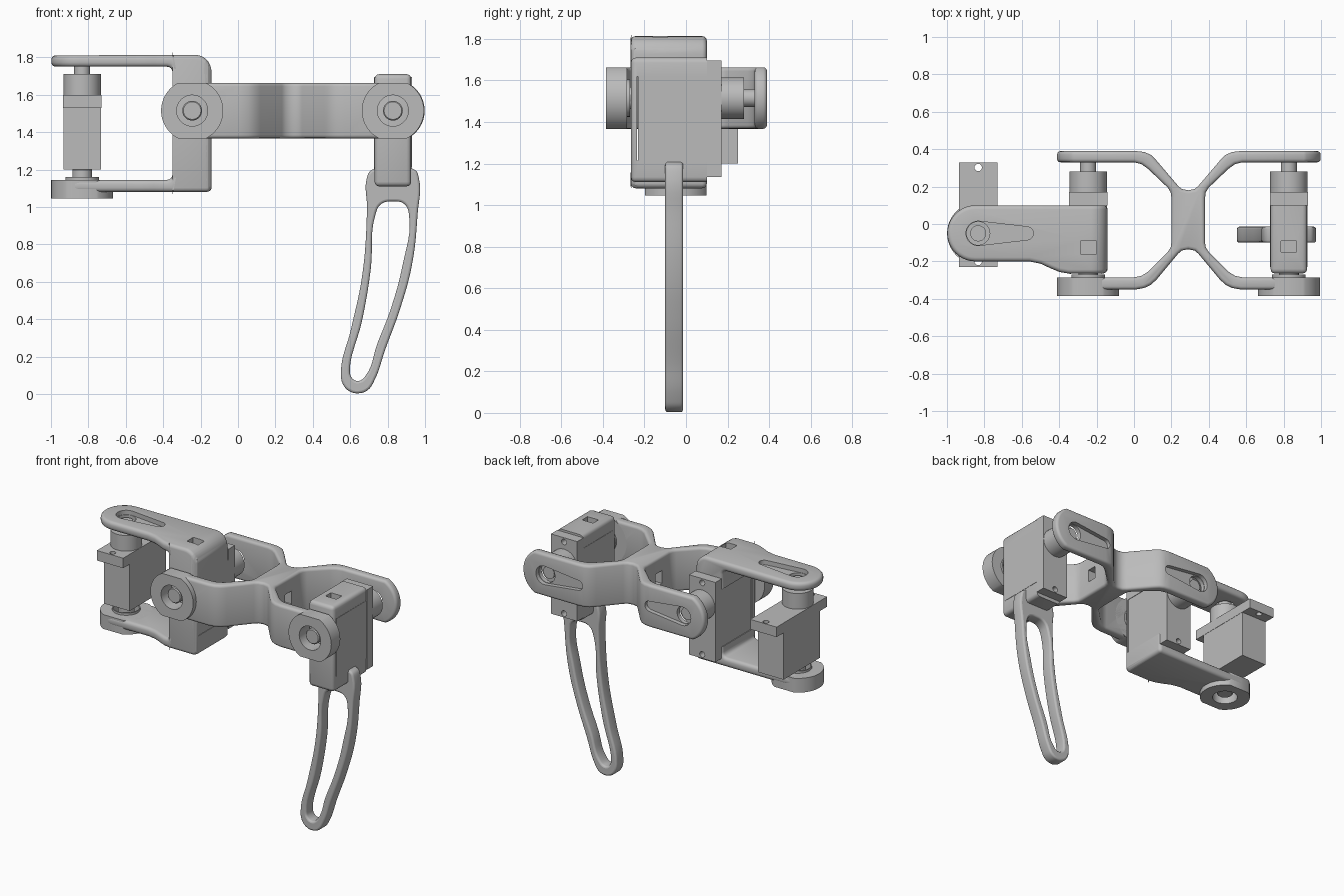
import bpy, bmesh
from math import sin, cos, pi, radians
from mathutils import Matrix

if "Cube" in bpy.data.objects:
    bpy.data.objects.remove(bpy.data.objects["Cube"], do_unlink=True)

grey = bpy.data.materials.new("plain_grey")
grey.use_nodes = True
grey.diffuse_color = (0.5, 0.5, 0.5, 1)
grey.node_tree.nodes["Principled BSDF"].inputs["Base Color"].default_value = (0.5, 0.5, 0.5, 1)
parts = []


# ---- helpers ----
def prism(name, pts, lo, hi, axis="z", matrix=None):
    """Extrude a 2D outline along z (outline in xy) or y (outline in xz)."""
    bm = bmesh.new()
    place = (lambda p, h: (p[0], p[1], h)) if axis == "z" else (lambda p, h: (p[0], h, p[1]))
    bottom = [bm.verts.new(place(p, lo)) for p in pts]
    top = [bm.verts.new(place(p, hi)) for p in pts]
    bm.faces.new(bottom)
    bm.faces.new(top)
    for i in range(len(pts)):
        j = (i + 1) % len(pts)
        bm.faces.new((bottom[i], bottom[j], top[j], top[i]))
    bmesh.ops.recalc_face_normals(bm, faces=bm.faces)
    if matrix:
        bm.transform(matrix)
    mesh = bpy.data.meshes.new(name)
    bm.to_mesh(mesh)
    bm.free()
    mesh.materials.append(grey)
    obj = bpy.data.objects.new(name, mesh)
    bpy.context.collection.objects.link(obj)
    parts.append(obj)
    return obj


def rect(x0, x1, y0, y1):
    return [(x0, y0), (x1, y0), (x1, y1), (x0, y1)]


def arc(cx, cy, r, a0, a1, n=8):
    return [(cx + r * cos(radians(a0 + (a1 - a0) * i / n)),
             cy + r * sin(radians(a0 + (a1 - a0) * i / n))) for i in range(n + 1)]


def circle(cx, cy, r, n=40):
    return arc(cx, cy, r, 0, 360, n)[:-1]


def clipped(cx, cy, r, half, n=24):
    """Disc with flat top and bottom."""
    a = math_asin(half / r)
    return arc(cx, cy, r, -a, a, n) + arc(cx, cy, r, 180 - a, 180 + a, n)


def math_asin(v):
    from math import asin
    return asin(v) * 180 / pi


def teardrop(cx, cy, side):
    pts = arc(0, 0, 0.065, 85, 275, 20) + arc(0.26, 0, 0.035, -85, 85, 10)
    return [(cx + side * x, cy + y) for x, y in pts]


def apply(obj, mod):
    bpy.context.view_layer.objects.active = obj
    bpy.ops.object.modifier_apply(modifier=mod.name)


def boolean(obj, cutter, op="DIFFERENCE"):
    mod = obj.modifiers.new("cut", "BOOLEAN")
    mod.operation, mod.solver, mod.object = op, "EXACT", cutter
    apply(obj, mod)
    parts.remove(cutter)
    bpy.data.objects.remove(cutter, do_unlink=True)


def cut(obj, pts, lo, hi, axis="z"):
    boolean(obj, prism("cutter", pts, lo, hi, axis))


def bevel(obj, width, segments=3):
    mod = obj.modifiers.new("round", "BEVEL")
    mod.width, mod.segments = width, segments
    mod.limit_method, mod.angle_limit = "ANGLE", radians(40)
    mod.use_clamp_overlap = False
    apply(obj, mod)


def servo(name, matrix):
    """Motor box with mounting tab, drive hub and shaft; tab top at local zero."""
    prism(name + "_body", rect(-0.1, 0.1, -0.105, 0.3), -0.4, -0.07, matrix=matrix)
    tab = prism(name + "_tab", rect(-0.102, 0.102, -0.18, 0.38), -0.07, 0)
    for y in (-0.15, 0.352):
        cut(tab, circle(0, y, 0.02, 16), -0.2, 0.2)
    tab.data.transform(matrix)
    prism(name + "_hub", circle(0, 0, 0.1), 0, 0.11, matrix=matrix)
    prism(name + "_shaft", circle(0, 0, 0.043, 24), 0.11, 0.17, matrix=matrix)


def pivot(name, matrix, pin_start):
    """Bearing ring, inner lip and pin; local z points outward from the ring."""
    ring = prism(name + "_ring", clipped(0, 0, 0.166, 0.148), 0, 0.1)
    lip = prism(name + "_lip", circle(0, 0, 0.09), -0.015, 0)
    for obj in (ring, lip):
        cut(obj, circle(0, 0, 0.083), -0.5, 0.5)
        obj.data.transform(matrix)
    pin = prism(name + "_pin", circle(0, 0, 0.053, 24), pin_start, 0.075)
    bevel(pin, 0.006, 1)
    pin.data.transform(matrix)


HIP_X, KNEE_X, AXIS_Z = -0.245, 0.828, 1.515
YAW_X, YAW_Y = -0.833, -0.05

# ---- motors ----
to_back = Matrix.Rotation(-pi / 2, 4, "X")
servo("yaw_motor", Matrix.Translation((YAW_X, YAW_Y, 1.6)))
servo("hip_motor", Matrix.Translation((HIP_X, 0.17, AXIS_Z)) @ to_back)
servo("knee_motor", Matrix.Translation((KNEE_X, 0.17, AXIS_Z)) @ to_back)

# ---- pivots opposite the drive hubs ----
pivot("yaw_pivot", Matrix.Translation((YAW_X, YAW_Y, 1.145)) @ Matrix.Rotation(pi, 4, "X"), -0.06)
for name, x in (("hip_pivot", HIP_X), ("knee_pivot", KNEE_X)):
    pivot(name, Matrix.Translation((x, -0.285, AXIS_Z)) @ Matrix.Rotation(pi / 2, 4, "X"), -0.03)

# ---- hip bracket: C-shaped side profile trimmed by its plan outline ----
side = ([(-1.1, 1.81)] + arc(-0.23, 1.725, 0.088, 90, 0) + arc(-0.165, 1.105, 0.024, 0, -90, 4)
        + [(-1.1, 1.08), (-1.1, 1.145)] + arc(-0.38, 1.175, 0.03, -90, 0, 4)
        + arc(-0.38, 1.72, 0.03, 0, 90, 4) + [(-1.1, 1.75)])
plan = (arc(YAW_X - 0.015, YAW_Y, 0.15, 90, 270, 20)
        + [(-0.56, -0.2), (-0.5, -0.212), (-0.45, -0.235), (-0.4, -0.256), (-0.35, -0.265)]
        + arc(-0.17, -0.235, 0.03, -90, 0, 4) + [(-0.14, 0.1)])
hip = prism("hip_bracket", side, -0.4, 0.3, "y")
boolean(hip, prism("cutter", plan, 0.9, 2), "INTERSECT")
bevel(hip, 0.022)
cut(hip, rect(-0.4, 0, 1.215, 1.62), -0.235, 0.4, "y")
cut(hip, rect(-0.285, -0.2, -0.16, -0.09), 1.55, 1.9)
cut(hip, teardrop(YAW_X, YAW_Y, 1), 1.78, 1.9)
cut(hip, circle(YAW_X, YAW_Y, 0.062), 1.7, 1.9)
cut(hip, circle(YAW_X, YAW_Y, 0.083), 1, 1.2)

# ---- thigh link: X-shaped plan, mirrored about its middle ----
MID = 0.29
half = [(0.255, 0.187), (0.235, 0.205), (0.12, 0.34), (0.09, 0.37), (0.055, 0.385), (0.01, 0.39),
        (-0.5, 0.39), (-0.5, 0.33), (0, 0.33), (0.04, 0.32), (0.075, 0.295), (0.18, 0.195),
        (0.196, 0.17), (0.2, 0.14), (0.2, -0.1), (0.196, -0.125), (0.18, -0.15), (0.075, -0.255),
        (0.04, -0.277), (0, -0.285), (HIP_X, -0.285), (HIP_X, -0.35), (0.01, -0.35),
        (0.055, -0.342), (0.09, -0.325), (0.12, -0.298), (0.235, -0.16), (0.255, -0.142)]
outline = ([(MID, 0.18)] + half + [(MID, -0.135)]
           + [(2 * MID - x, y) for x, y in reversed(half)])
thigh = prism("thigh_link", outline, 1.3, 1.75)
h, r = 0.148, 0.166
a = math_asin(h / r)
ends = arc(KNEE_X + 0.004, AXIS_Z, r, -a, a, 20) + arc(HIP_X, AXIS_Z, r, 180 - a, 180 + a, 20)
boolean(thigh, prism("cutter", ends, -1, 1, "y"), "INTERSECT")
bevel(thigh, 0.018)
for x, s in ((HIP_X, 1), (KNEE_X, -1)):
    cut(thigh, teardrop(x, AXIS_Z, s), 0.36, 0.5, "y")
    cut(thigh, circle(x, AXIS_Z, 0.062), 0.25, 0.5, "y")
    cut(thigh, circle(x, AXIS_Z, 0.083), -0.5, -0.2, "y")
# cable window through the waist
cut(thigh, rect(0.1, 0.5, -0.02, 0.05), 1.47, 1.56)

# ---- knee bracket ----
knee = prism("knee_bracket", rect(0.73, 0.926, -0.265, 0.16), 1.11, 1.71)
bevel(knee, 0.025)
cut(knee, rect(0, 2, 0.1, 1), 1, 2)
cut(knee, rect(0, 2, 1.215, 1.62), -0.235, 0.4, "y")
cut(knee, rect(0.785, 0.87, -0.15, -0.09), 1.55, 1.9)

# ---- curved shin with a long slot ----
shin_outer = [(0.69, 1.16), (0.69, 0.99), (0.665, 0.64), (0.605, 0.35), (0.55, 0.11), (0.565, 0.045),
              (0.6, 0.013), (0.645, 0.004), (0.695, 0.022), (0.728, 0.07), (0.788, 0.24),
              (0.865, 0.45), (0.93, 0.69), (0.96, 0.96), (0.966, 1.16), (0.945, 1.198), (0.715, 1.198)]
shin_slot = [(0.735, 0.96), (0.71, 0.67), (0.665, 0.4), (0.598, 0.125), (0.61, 0.085), (0.643, 0.07),
             (0.68, 0.095), (0.745, 0.27), (0.815, 0.45), (0.88, 0.69), (0.915, 0.95),
             (0.89, 1.015), (0.828, 1.03), (0.765, 1.015)]
curve = bpy.data.curves.new("shin", "CURVE")
curve.dimensions, curve.fill_mode = "2D", "BOTH"
curve.extrude, curve.bevel_depth, curve.bevel_resolution, curve.offset = 0.03, 0.013, 2, -0.013
for pts in (shin_outer, shin_slot):
    spline = curve.splines.new("BEZIER")
    spline.bezier_points.add(len(pts) - 1)
    spline.use_cyclic_u, spline.resolution_u = True, 6
    for bp, (x, z) in zip(spline.bezier_points, pts):
        bp.co = (x, z, 0)
        bp.handle_left_type = bp.handle_right_type = "AUTO"
curve.materials.append(grey)
shin = bpy.data.objects.new("shin", curve)
shin.location, shin.rotation_euler = (0, -0.057, 0), (pi / 2, 0, 0)
bpy.context.collection.objects.link(shin)
bpy.ops.object.select_all(action="DESELECT")
shin.select_set(True)
bpy.context.view_layer.objects.active = shin
bpy.ops.object.convert(target="MESH")
parts.append(bpy.context.view_layer.objects.active)

# ---- smooth rounded surfaces, keep hard edges ----
for obj in parts:
    obj.select_set(True)
bpy.ops.object.shade_smooth_by_angle(angle=radians(35))
